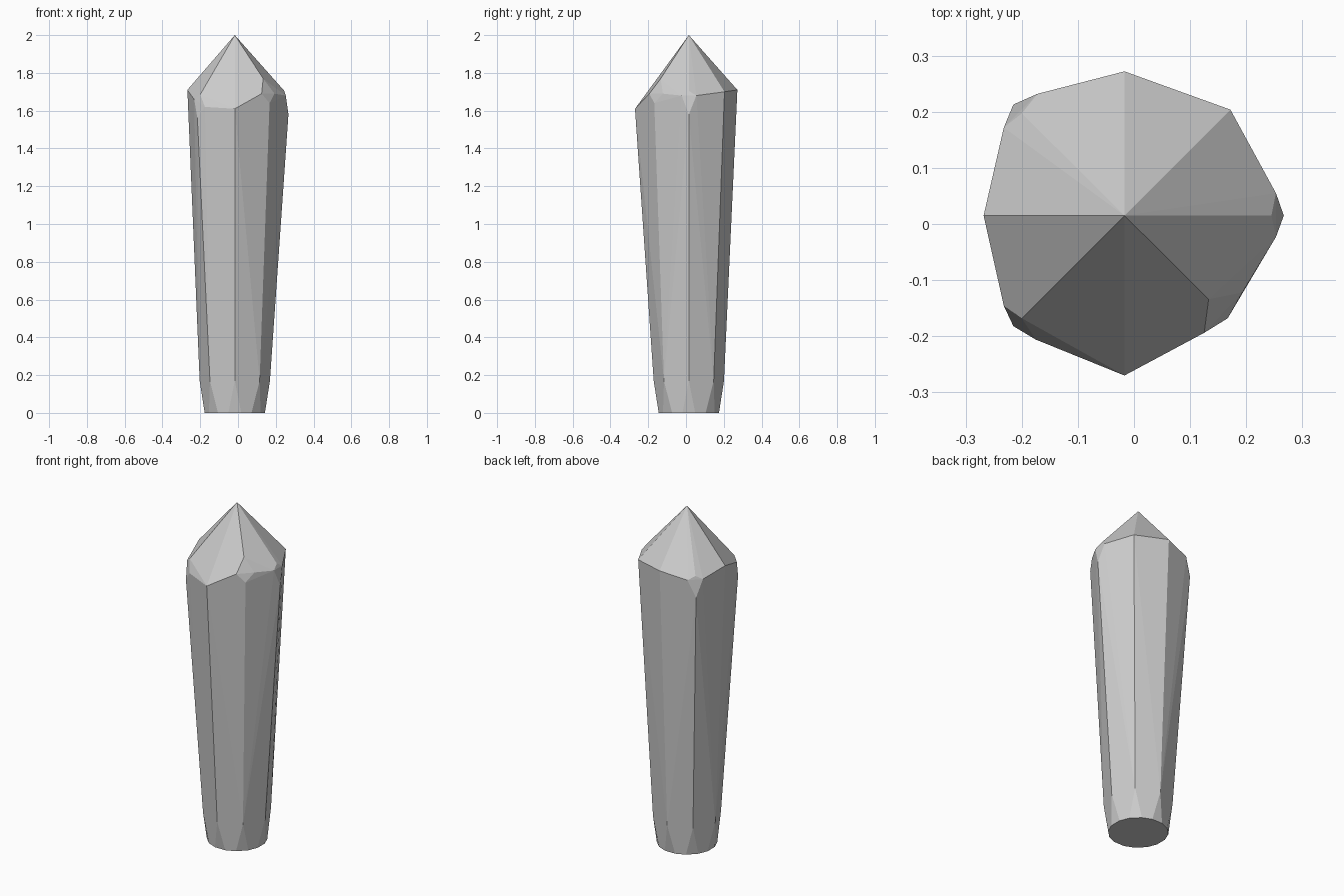
import bpy, bmesh
from math import cos, sin, radians

if "Cube" in bpy.data.objects:
    bpy.data.objects.remove(bpy.data.objects["Cube"])

CX, CY = -0.017, 0.015          # axis of the crystal


def polar(angle, r, z):
    a = radians(angle)
    return (CX + r * cos(a), CY + r * sin(a), z)


points = [(CX, CY, 2.0)]        # tip

# Foot: each of the eight ridges splits into two at the ground
for k in range(8):
    points.append(polar(45 * k, 0.186, 0.17))
    points += [polar(45 * k + s * 12, 0.163, 0) for s in (-1, 1)]

# Sharp shoulder corners: ridge angle, radius, height
for corner in ((45, 0.267, 1.70), (90, 0.257, 1.71),
               (180, 0.251, 1.71), (270, 0.285, 1.61)):
    points.append(polar(*corner))

# Clipped shoulder corners: ridge end, two side points, point on the tip edge
points += [
    (0.267, 0.015, 1.58), (0.253, 0.055, 1.68), (0.253, -0.023, 1.68), (0.245, 0.015, 1.705),
    (-0.215, 0.213, 1.58), (-0.172, 0.232, 1.68), (-0.232, 0.172, 1.68), (-0.200, 0.197, 1.70),
    (-0.215, -0.182, 1.56), (-0.175, -0.206, 1.62), (-0.232, -0.146, 1.66), (-0.200, -0.168, 1.685),
    (0.167, -0.168, 1.64), (0.125, -0.194, 1.69), (0.193, -0.122, 1.69), (0.133, -0.134, 1.77),
]

# Crystal: faceted convex skin around the corners
bm = bmesh.new()
for p in points:
    bm.verts.new(p)
hull = bmesh.ops.convex_hull(bm, input=bm.verts[:])
loose = [v for v in bm.verts if not v.link_faces]
bmesh.ops.delete(bm, geom=loose, context='VERTS')
bmesh.ops.dissolve_limit(bm, angle_limit=radians(1.5), verts=bm.verts[:], edges=bm.edges[:])
bmesh.ops.recalc_face_normals(bm, faces=bm.faces[:])
mesh = bpy.data.meshes.new("crystal")
bm.to_mesh(mesh)
bm.free()
bpy.context.collection.objects.link(bpy.data.objects.new("crystal", mesh))
